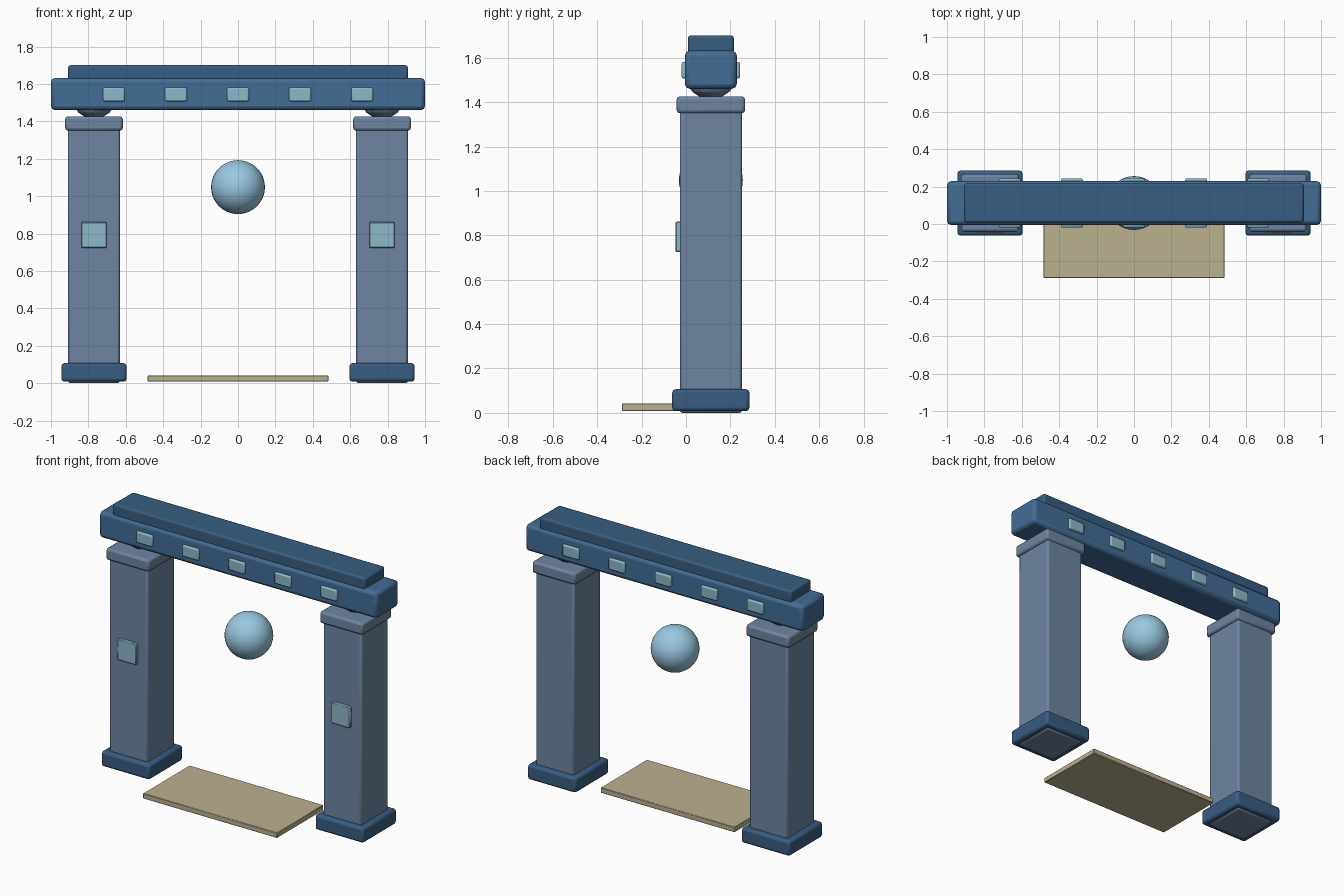
import bpy, math

if "Cube" in bpy.data.objects:
    bpy.data.objects.remove(bpy.data.objects["Cube"])

def material(name, rgb):
    m = bpy.data.materials.new(name)
    m.diffuse_color = (*rgb, 1)
    m.use_nodes = True
    m.node_tree.nodes["Principled BSDF"].inputs["Base Color"].default_value = m.diffuse_color
    return m

STONE = material("slate_stone", (0.156, 0.235, 0.36))
BLUE = material("blue_stone", (0.055, 0.15, 0.30))
DARK = material("dark_blue_stone", (0.04, 0.11, 0.22))
GLOW = material("pale_blue", (0.32, 0.58, 0.76))
TILE = material("tile_blue", (0.27, 0.48, 0.60))
SAND = material("sand", (0.50, 0.44, 0.28))

def block(name, x, y, z, mat, bevel=0.0, segments=2):
    """Bevelled box from (min, max) ranges."""
    bpy.ops.mesh.primitive_cube_add(size=1, location=[sum(r) / 2 for r in (x, y, z)])
    ob = bpy.context.object
    ob.name = name
    ob.scale = [r[1] - r[0] for r in (x, y, z)]
    bpy.ops.object.transform_apply(location=False, rotation=False, scale=True)
    ob.data.materials.append(mat)
    if bevel:
        mod = ob.modifiers.new("bevel", 'BEVEL')
        mod.width, mod.segments = bevel, segments
        bpy.ops.object.shade_smooth_by_angle(angle=math.radians(30))
    return ob

def ball(name, loc, r, mat, segs, rings, smooth):
    bpy.ops.mesh.primitive_uv_sphere_add(radius=r, location=loc, segments=segs, ring_count=rings)
    ob = bpy.context.object
    ob.name = name
    ob.data.materials.append(mat)
    if smooth:
        bpy.ops.object.shade_smooth()

def around(c, half):
    return (c - half, c + half)

CY = 0.112  # depth centre of the gate

# Pillars with base, capital, bearing knob and front panel
for side, s in (("left", -1), ("right", 1)):
    cx = 0.77 * s
    block(side + "_pillar", around(cx, 0.138), around(CY, 0.14), (0.0, 1.37), STONE, 0.012)
    block(side + "_base", around(cx, 0.174), around(CY, 0.174), (0.008, 0.107), DARK, 0.016)
    block(side + "_capital", around(cx, 0.154), around(CY, 0.154), (1.35, 1.426), STONE, 0.014)
    ball(side + "_knob", (cx, CY, 1.53), 0.118, STONE, 12, 8, False)
    block(side + "_panel", around(cx, 0.068), (-0.047, 0.0), around(0.793, 0.069), TILE, 0.005, 1)

# Lintel beam and the slab on top
block("beam", (-1, 1), around(CY, 0.117), (1.46, 1.632), BLUE, 0.022)
block("top_slab", (-0.908, 0.908), around(CY, 0.104), (1.62, 1.70), DARK, 0.012)

# Row of tiles on both beam faces
for i in range(5):
    for face, s in (("front", -1), ("back", 1)):
        block(f"{face}_tile_{i + 1}", around((i - 2) * 0.332, 0.058),
              around(CY + s * 0.112, 0.02), around(1.544, 0.037), TILE, 0.008)

# Floating orb and threshold slab
ball("orb", (0, CY, 1.048), 0.144, GLOW, 32, 20, True)
block("threshold", (-0.483, 0.483), (-0.288, 0.19), (0.008, 0.042), SAND, 0.003, 1)
